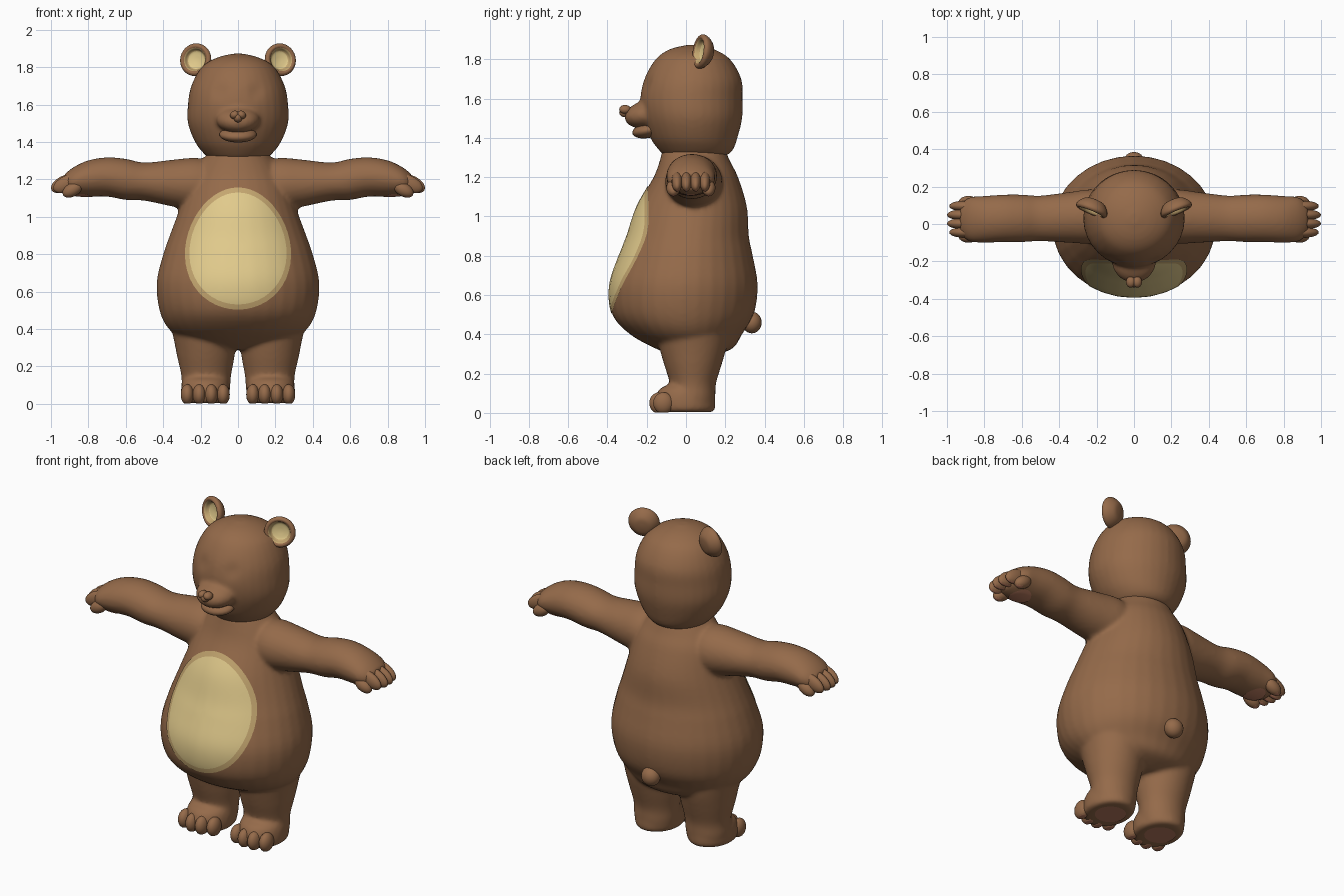
import bpy, bmesh
from math import sin, cos, pi, radians, exp
from mathutils import Matrix, Vector, Euler

if "Cube" in bpy.data.objects:
    bpy.data.objects.remove(bpy.data.objects["Cube"])


def material(name, *rgb):
    mat = bpy.data.materials.new(name)
    mat.use_nodes = True
    mat.diffuse_color = (*rgb, 1)
    mat.node_tree.nodes["Principled BSDF"].inputs["Base Color"].default_value = (*rgb, 1)
    return mat


FUR = material("brown fur", 0.30, 0.145, 0.068)
CREAM = material("cream fur", 0.75, 0.59, 0.26)
TAN = material("tan edge", 0.55, 0.38, 0.16)
PAD = material("paw pad", 0.47, 0.19, 0.11)

AXES = {"X": lambda t, u, v: (t, u, v),
        "Y": lambda t, u, v: (u, t, v),
        "Z": lambda t, u, v: (u, v, t)}


def finish(name, bm, mats=(FUR,)):
    mesh = bpy.data.meshes.new(name)
    bm.to_mesh(mesh)
    bm.free()
    for mat in mats:
        mesh.materials.append(mat)
    mesh.shade_smooth()
    obj = bpy.data.objects.new(name, mesh)
    bpy.context.collection.objects.link(obj)
    return obj


def smooth_rings(rings, steps=4):
    """Catmull-Rom interpolation between the given cross-sections."""
    out = []
    for i in range(len(rings) - 1):
        a, b = rings[max(i - 1, 0)], rings[i]
        c, d = rings[i + 1], rings[min(i + 2, len(rings) - 1)]
        for k in range(steps):
            t = k / steps
            out.append([q + t / 2 * (r - p + t * (2*p - 5*q + 4*r - s + t * (3*(q - r) + s - p)))
                        for p, q, r, s in zip(a, b, c, d)])
    return out + [rings[-1]]


def loft(bm, rings, axis="Z", side=1, sides=32):
    """Skin ellipses (position, centre u, centre v, radius u, radius v)."""
    loops, faces = [], []
    for t, u, v, ru, rv in smooth_rings(rings):
        loop = []
        for k in range(sides):
            a = 2 * pi * k / sides
            x, y, z = AXES[axis](t, u + ru * cos(a), v + rv * sin(a))
            loop.append(bm.verts.new((x * side, y, z)))
        loops.append(loop)
    for lo, hi in zip(loops, loops[1:]):
        for k in range(sides):
            n = (k + 1) % sides
            faces.append(bm.faces.new((lo[k], lo[n], hi[n], hi[k])))
    faces += [bm.faces.new(loops[0]), bm.faces.new(loops[-1])]
    bmesh.ops.recalc_face_normals(bm, faces=faces)


def ellipsoid(bm, centre, radii, tilt=(0, 0, 0)):
    turn = Euler([radians(a) for a in tilt]).to_matrix().to_4x4()
    matrix = Matrix.Translation(centre) @ turn @ Matrix.Diagonal((*radii, 1))
    return bmesh.ops.create_uvsphere(bm, u_segments=24, v_segments=16, radius=1, matrix=matrix)["verts"]


def fuse(obj, voxel, rounds):
    """Melt overlapping volumes into one soft skin."""
    remesh = obj.modifiers.new("Fuse", "REMESH")
    remesh.mode = "VOXEL"
    remesh.voxel_size = voxel
    remesh.use_smooth_shade = True
    soften = obj.modifiers.new("Soften", "SMOOTH")
    soften.factor = 0.5
    soften.iterations = rounds


def patch(name, target, centre, radii, axis, forward, mats, egg=0.0, edge=1.0):
    """Lay a thin oval patch on the target's surface."""
    bm = bmesh.new()
    rings, sides = 12, 48
    loops = []
    for j in range(1, rings + 1):
        r = j / rings
        loop = []
        for k in range(sides):
            a = 2 * pi * k / sides
            u = radii[0] * r * cos(a) * (1 - egg * r * sin(a))
            v = radii[1] * r * sin(a)
            offset = (u, 0, v) if axis == "y" else (u, v, 0)
            loop.append(bm.verts.new(Vector(centre) + Vector(offset)))
        loops.append(loop)
    bm.faces.new(loops[0])
    for j, (lo, hi) in enumerate(zip(loops, loops[1:])):
        for k in range(sides):
            n = (k + 1) % sides
            face = bm.faces.new((lo[k], hi[k], hi[n], lo[n]))
            face.material_index = int((j + 1.5) / rings > edge)
    bm.normal_update()
    facing = Vector((0, 1, 0) if axis == "y" else (0, 0, 1))
    for face in bm.faces:
        if face.normal.dot(facing) * forward > 0:
            face.normal_flip()
    obj = finish(name, bm, mats)
    wrap = obj.modifiers.new("Lay on", "SHRINKWRAP")
    wrap.target = target
    wrap.wrap_method = "PROJECT"
    wrap.wrap_mode = "ABOVE_SURFACE"
    wrap.use_project_y = axis == "y"
    wrap.use_project_z = axis == "z"
    wrap.use_positive_direction = forward > 0
    wrap.use_negative_direction = forward < 0
    wrap.offset = 0.004


# Body: torso, arms, legs and feet melted together
bm = bmesh.new()
loft(bm, [(.29, 0, .04, .13, .1), (.33, 0, .04, .27, .2), (.4, 0, 0, .37, .285),
          (.5, 0, -.015, .42, .36), (.65, 0, -.012, .435, .377), (.8, 0, 0, .40, .34),
          (.9, 0, .01, .365, .31), (1.05, 0, .03, .31, .28), (1.2, 0, .05, .26, .215),
          (1.28, 0, .045, .21, .18), (1.34, 0, .04, .16, .16)])
for side in (1, -1):
    loft(bm, [(.1, .04, 1.17, .12, .12), (.22, .04, 1.175, .145, .14), (.35, .035, 1.18, .135, .125),
              (.5, .03, 1.188, .122, .102), (.6, .03, 1.2, .127, .11), (.7, .03, 1.213, .127, .105),
              (.8, .025, 1.205, .125, .097), (.88, .025, 1.19, .118, .075), (.93, .025, 1.18, .08, .045)],
         "X", side)
    loft(bm, [(.5, .19, .03, .19, .2), (.35, .177, .035, .168, .175), (.25, .172, .035, .153, .148),
              (.15, .17, .035, .133, .118), (.08, .172, .03, .13, .12), (.02, .172, .025, .12, .12)],
         "Z", side)
    loft(bm, [(.004, .175, -.005, .115, .14), (.025, .175, -.005, .13, .155), (.08, .175, -.005, .13, .152),
              (.125, .175, .0, .118, .13), (.15, .175, .02, .09, .09)], "Z", side)
body = finish("body", bm)
fuse(body, 0.012, 6)

# Belly patch with a darker border
patch("belly_patch", body, (0, -1, .83), (.28, .325), "y", 1, (CREAM, TAN), egg=.1, edge=.9)

# Head with muzzle and shallow eye sockets
bm = bmesh.new()
loft(bm, [(1.31, 0, .05, .15, .16), (1.34, 0, .05, .185, .19), (1.4, 0, .04, .23, .222),
          (1.5, 0, .033, .268, .253), (1.6, 0, .028, .268, .26), (1.7, 0, .035, .25, .247),
          (1.8, 0, .035, .195, .19), (1.85, 0, .03, .115, .115), (1.872, 0, .03, .03, .03)])
for v in bm.verts:
    if v.co.y < 0:
        reach = (abs(v.co.x) - .095) ** 2 + (v.co.z - 1.67) ** 2
        v.co.y += .012 * exp(-reach / .0015)
ellipsoid(bm, (0, -.2, 1.52), (.118, .115, .07), (12, 0, 0))
fuse(finish("head", bm), 0.012, 6)

# Lower lip
bm = bmesh.new()
ellipsoid(bm, (0, -.19, 1.44), (.1, .085, .04), (12, 0, 0))
finish("lower_lip", bm)

# Heart-shaped nose
bm = bmesh.new()
for side in (1, -1):
    ellipsoid(bm, (side * .018, -.31, 1.545), (.025, .03, .022), (0, side * 25, 0))
ellipsoid(bm, (0, -.31, 1.53), (.024, .03, .025))
finish("nose", bm)

# Tail
bm = bmesh.new()
ellipsoid(bm, (0, .335, .46), (.055, .05, .055))
finish("tail", bm)

for side, label in ((1, "left"), (-1, "right")):
    # Cupped ear with a cream hollow
    bm = bmesh.new()
    loft(bm, [(.045, 0, 0, .01, .01), (.038, 0, 0, .05, .05), (.01, 0, 0, .08, .08),
              (-.015, 0, 0, .088, .088), (-.028, 0, 0, .075, .075), (-.02, 0, 0, .06, .06),
              (0, 0, 0, .048, .048), (.008, 0, 0, .01, .01)], "Y")
    for face in bm.faces:
        centre = face.calc_center_median()
        radius = Vector((centre.x, centre.z)).length
        if face.normal.y < -.1 and radius < .062:
            face.material_index = 2 if radius > .05 else 1
    ear = finish(label + "_ear", bm, (FUR, CREAM, TAN))
    ear.location = (side * .222, .088, 1.838)
    ear.rotation_euler = (radians(-8), 0, side * radians(22))

    # Fingers curling downward, plus a thumb
    bm = bmesh.new()
    for k in range(4):
        ellipsoid(bm, (side * (.925 - .012 * (k in (0, 3))), -.045 + .047 * k, 1.178),
                  (.08, .028, .043), (0, side * 25, 0))
    for y in (-.065, .115):
        ellipsoid(bm, (side * .885, y, 1.145), (.058, .035, .036), (0, side * 30, 0))
    bm.normal_update()
    for face in bm.faces:
        face.material_index = int(face.normal.z < -.75 and abs(face.calc_center_median().x) > .9)
    finish(label + "_fingers", bm, (FUR, PAD))

    # Toes flattened against the ground
    bm = bmesh.new()
    for k in range(4):
        outer = k in (0, 3)
        for v in ellipsoid(bm, (side * (.079 + .064 * k), -.115 if outer else -.135, .05),
                           (.035, .052, .055)):
            v.co.z = max(v.co.z, 0.002)
    bm.normal_update()
    for face in bm.faces:
        face.material_index = int(face.normal.z < -.8)
    finish(label + "_toes", bm, (FUR, PAD))

    # Pads under the paw and the foot
    patch(label + "_palm_pad", body, (side * .83, .025, .9), (.055, .07), "z", 1, (PAD,))
    patch(label + "_sole_pad", body, (side * .175, .01, -.3), (.085, .085), "z", 1, (PAD,))
